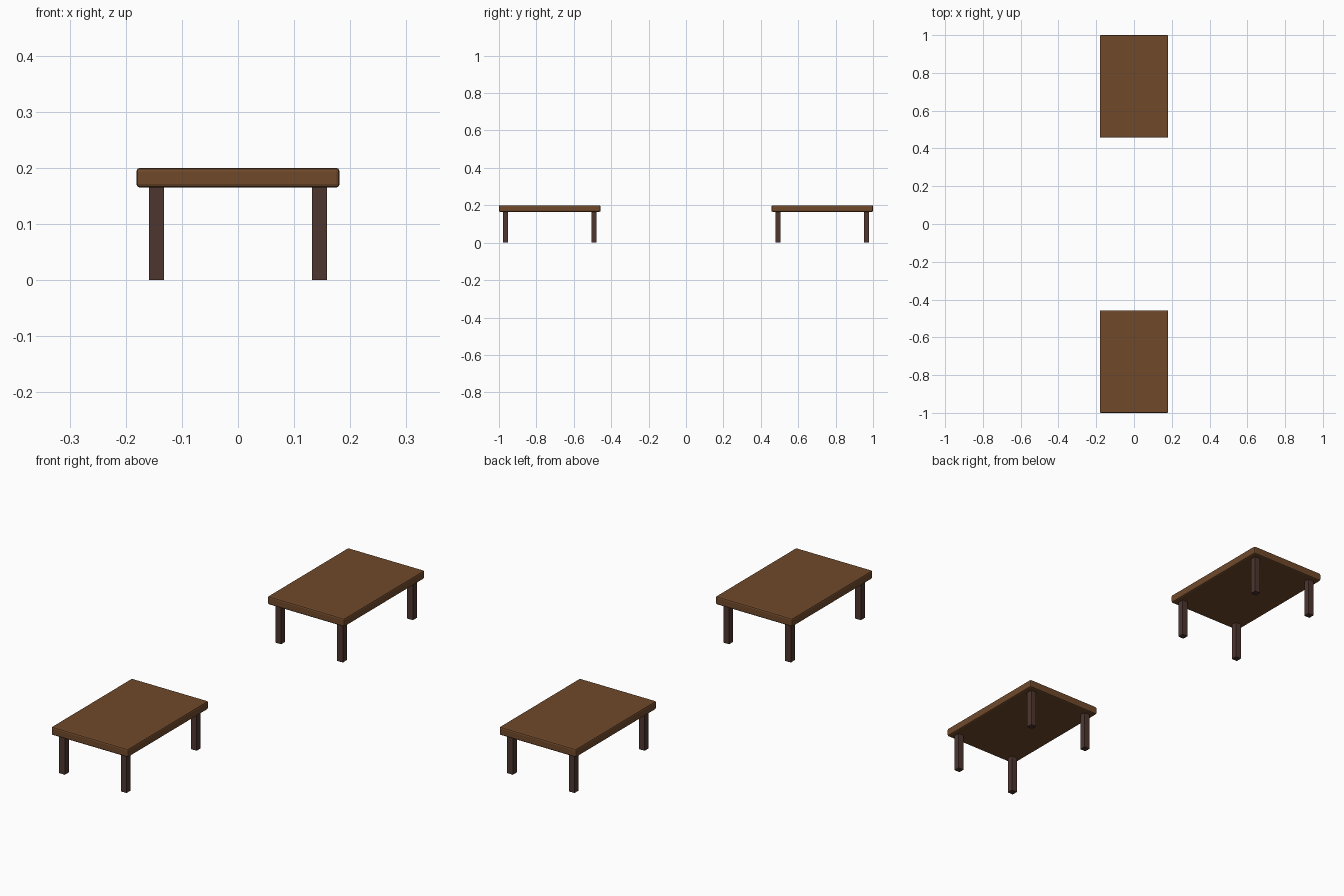
import bpy

cube = bpy.data.objects.get("Cube")
if cube:
    bpy.data.objects.remove(cube, do_unlink=True)


def material(name, color):
    mat = bpy.data.materials.new(name)
    mat.use_nodes = True
    mat.diffuse_color = color
    mat.node_tree.nodes["Principled BSDF"].inputs["Base Color"].default_value = color
    return mat


def box(name, center, size, mat, bevel=0):
    bpy.ops.mesh.primitive_cube_add(size=1, location=center)
    obj = bpy.context.object
    obj.name = name
    obj.scale = size
    bpy.ops.object.transform_apply(location=False, rotation=False, scale=True)
    obj.data.materials.append(mat)
    if bevel:
        mod = obj.modifiers.new("Rounded edges", "BEVEL")
        mod.width = bevel
        mod.segments = 2
    return obj


top_wood = material("Brown wood", (0.16, 0.067, 0.024, 1))
leg_wood = material("Dark wood", (0.076, 0.037, 0.028, 1))

WIDTH, LENGTH, HEIGHT, THICK = 0.362, 0.543, 0.2, 0.035
LEG = 0.027
INSET = 0.0355

# Two matching low tables, one at each end
for end, side in (("front", -1), ("back", 1)):
    cy = side * (1 - LENGTH / 2)
    box(end + "_table_top", (0, cy, HEIGHT - THICK / 2),
        (WIDTH, LENGTH, THICK), top_wood, 0.006)

    # Four square legs set in from the corners
    leg_height = HEIGHT - THICK
    for x_name, sx in (("right", -1), ("left", 1)):
        for y_name, sy in (("front", -1), ("back", 1)):
            box(f"{end}_table_{y_name}_{x_name}_leg",
                (sx * (WIDTH / 2 - INSET), cy + sy * (LENGTH / 2 - INSET), leg_height / 2),
                (LEG, LEG, leg_height), leg_wood)
